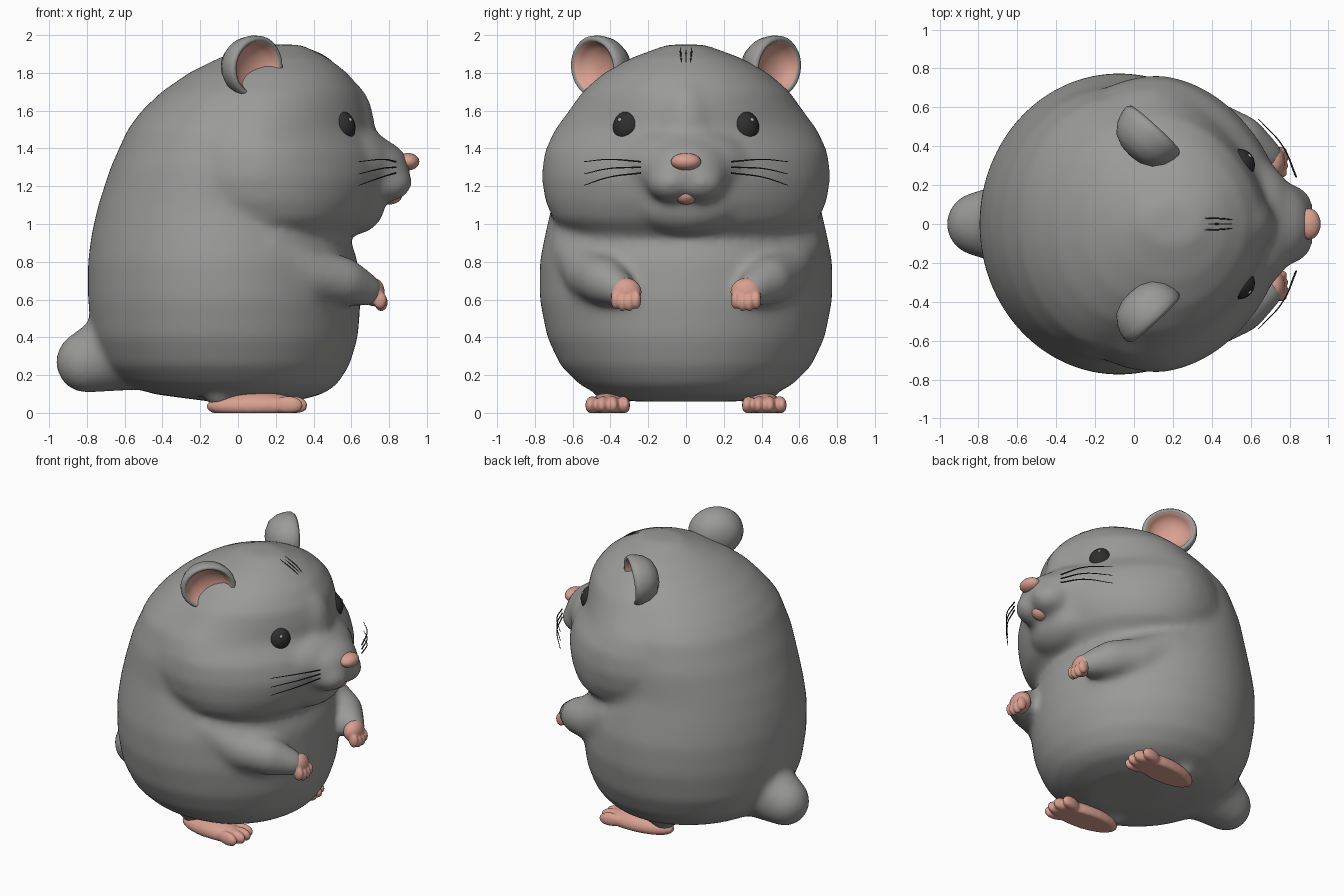
import bpy, bmesh, math
from mathutils import Vector, Matrix

if "Cube" in bpy.data.objects:
    bpy.data.objects.remove(bpy.data.objects["Cube"])


def material(name, rgb):
    m = bpy.data.materials.new(name)
    m.diffuse_color = (*rgb, 1)
    m.use_nodes = True
    m.node_tree.nodes["Principled BSDF"].inputs["Base Color"].default_value = m.diffuse_color
    return m


FUR = material("grey fur", (0.325, 0.325, 0.32))
PINK = material("pink skin", (0.69, 0.35, 0.28))
BLACK = material("eye black", (0.028, 0.028, 0.028))
STRAND = material("dark hair", (0.03, 0.03, 0.03))
GLINT = material("eye glint", (0.45, 0.45, 0.45))


def finish(bm, name, *mats):
    bmesh.ops.recalc_face_normals(bm, faces=bm.faces)
    for f in bm.faces:
        f.smooth = True
    me = bpy.data.meshes.new(name)
    bm.to_mesh(me)
    bm.free()
    for m in mats:
        me.materials.append(m)
    ob = bpy.data.objects.new(name, me)
    bpy.context.collection.objects.link(ob)
    return ob


def fuse(ob, voxel, steps):
    """Melt overlapping blobs into one soft skin."""
    rm = ob.modifiers.new("fuse", 'REMESH')
    rm.mode = 'VOXEL'
    rm.voxel_size = voxel
    rm.use_smooth_shade = True
    sm = ob.modifiers.new("soften", 'SMOOTH')
    sm.factor = .5
    sm.iterations = steps


def blob(bm, c, r, rot=0.0, seg=24):
    """Ellipsoid at c with radii r, turned about z."""
    mat = Matrix.Translation(c) @ Matrix.Rotation(rot, 4, 'Z') @ Matrix.Diagonal((*r, 1))
    bmesh.ops.create_uvsphere(bm, u_segments=seg, v_segments=seg // 2, radius=1, matrix=mat)


def chain(bm, pts):
    """Row of overlapping balls between (x, y, z, radius) stations."""
    for a, b in zip(pts, pts[1:]):
        for i in range(6):
            p = Vector(a).lerp(Vector(b), i / 5)
            blob(bm, p[:3], (p[3],) * 3)


def loft(bm, rings, n=72):
    """Skin over slices (z, back x, front x, half width, front exponent: below 2 = wedge)."""
    loops = []
    for z, xb, xf, w, p in rings:
        cx, a = (xb + xf) / 2, (xf - xb) / 2
        loop = []
        for k in range(n):
            t = 2 * math.pi * k / n
            c, s = math.cos(t), math.sin(t)
            e = 2 / p if c > 0 else 1
            loop.append(bm.verts.new((cx + a * math.copysign(abs(c) ** e, c),
                                      w * math.copysign(abs(s) ** e, s), z)))
        loops.append(loop)
    for a, b in zip(loops, loops[1:]):
        for k in range(n):
            bm.faces.new((a[k], a[(k + 1) % n], b[(k + 1) % n], b[k]))
    bm.faces.new(loops[0][::-1])
    bm.faces.new(loops[-1])


# Furry body, head, muzzle, arms and tail fused into one soft skin
bm = bmesh.new()
loft(bm, [(.06, -.15, .3, .28, 2), (.10, -.45, .45, .47, 2), (.15, -.6, .525, .565, 2),
          (.25, -.705, .59, .665, 2), (.4, -.77, .635, .735, 2), (.6, -.795, .65, .775, 2),
          (.8, -.795, .635, .775, 2), (.95, -.775, .585, .745, 2), (1.1, -.74, .5, .71, 2),
          (1.3, -.675, .45, .695, 2), (1.5, -.585, .4, .645, 2), (1.6, -.51, .4, .58, 2),
          (1.7, -.405, .4, .51, 2), (1.8, -.26, .4, .40, 2), (1.88, -.1, .38, .26, 2)])
loft(bm, [(.9, -.05, .5, .4, 2), (.94, -.2, .61, .575, 2), (1.02, -.4, .69, .7, 2),
          (1.12, -.5, .75, .745, 1.9), (1.25, -.55, .79, .765, 1.8), (1.38, -.52, .77, .75, 1.7),
          (1.5, -.5, .70, .695, 1.6), (1.6, -.44, .69, .62, 1.65), (1.7, -.36, .655, .55, 1.8),
          (1.8, -.24, .58, .435, 1.9), (1.88, -.09, .475, .29, 2), (1.95, .06, .34, .1, 2)])
blob(bm, (.66, 0, 1.285), (.255, .26, .185))       # muzzle
blob(bm, (.58, 0, 1.31), (.26, .36, .22))          # muzzle root
blob(bm, (.50, 0, 1.52), (.225, .19, .28))         # nose bridge
blob(bm, (.60, 0, 1.10), (.18, .28, .16))          # chin
chain(bm, [(-.55, 0, .36, .24), (-.8, 0, .27, .167)])  # tail
for s in (1, -1):
    blob(bm, (.785, s * .08, 1.22), (.14, .13, .105))   # lip
    chain(bm, [(.15, s * .59, .86, .13), (.38, s * .505, .735, .14),
               (.55, s * .435, .70, .13), (.68, s * .35, .65, .09)])  # arm
    blob(bm, (-.09, s * .385, .1), (.09, .09, .08))  # heel
fuse(finish(bm, "furry_body", FUR), .02, 24)

# Nose and mouth
bm = bmesh.new()
blob(bm, (.9, 0, 1.33), (.06, .08, .046))
finish(bm, "nose", PINK)
bm = bmesh.new()
blob(bm, (.80, 0, 1.155), (.07, .062, .052))
finish(bm, "mouth", PINK)

# Cupped ear: spun profile of (radius, height) from the back to the dish centre
EAR = [(0, -.15), (.06, -.142), (.115, -.115), (.15, -.065), (.166, -.01), (.167, .025),
       (.155, .043), (.138, .035), (.124, .005), (.10, -.025), (.05, -.045), (0, -.05)]


def ear(s):
    bm = bmesh.new()
    n = 32
    loops = [[bm.verts.new((1.1 * r * math.cos(2 * math.pi * k / n),
                            r * math.sin(2 * math.pi * k / n), h)) for k in range(n)]
             for r, h in EAR]
    for i, (a, b) in enumerate(zip(loops, loops[1:])):
        for k in range(n):
            f = bm.faces.new((a[k], a[(k + 1) % n], b[(k + 1) % n], b[k]))
            f.material_index = 1 if i >= 7 else 0
    bmesh.ops.remove_doubles(bm, verts=bm.verts, dist=1e-5)
    q = Vector((.66, s * .72, -.08)).to_track_quat('Z', 'Y')
    bm.transform(Matrix.Translation((.08, s * .462, 1.832)) @ q.to_matrix().to_4x4())
    finish(bm, "ear", FUR, PINK)


def strand(name, pts, r=.005):
    """Thin tapered hair along a smooth curve."""
    cu = bpy.data.curves.new(name, 'CURVE')
    cu.dimensions = '3D'
    cu.bevel_depth = r
    cu.bevel_resolution = 1
    sp = cu.splines.new('BEZIER')
    sp.bezier_points.add(len(pts) - 1)
    for i, (bp, p) in enumerate(zip(sp.bezier_points, pts)):
        bp.co = p
        bp.handle_left_type = bp.handle_right_type = 'AUTO'
        bp.radius = 1 - .6 * i / (len(pts) - 1)
    cu.materials.append(STRAND)
    bpy.context.collection.objects.link(bpy.data.objects.new(name, cu))


for s in (1, -1):
    ear(s)
    # Eye and its small glint
    bm = bmesh.new()
    blob(bm, (.54, s * .305, 1.51), (.082, .082, .09), seg=32)
    finish(bm, "eye", BLACK)
    bm = bmesh.new()
    blob(bm, (.592, s * .348, 1.55), (.012, .012, .012), seg=12)
    finish(bm, "eye_glint", GLINT)
    # Front paw: palm and four short fingers
    bm = bmesh.new()
    blob(bm, (.715, s * .32, .64), (.062, .085, .075))
    for i in range(4):
        mid = i in (1, 2)
        blob(bm, (.752 + .006 * mid, s * (.262 + .037 * i), .597 - .012 * mid),
             (.036, .025, .048), seg=16)
    fuse(finish(bm, "front_paw", PINK), .008, 3)
    # Back foot: flat sole and four toes
    bm = bmesh.new()
    blob(bm, (.09, s * .405, .035), (.26, .105, .075), rot=s * .08)
    for i in range(4):
        mid = i in (1, 2)
        blob(bm, (.265 + .025 * mid, s * (.332 + .055 * i), .04), (.08, .034, .05),
             rot=s * (i - 1.5) * .12, seg=16)
    for v in bm.verts:
        v.co.z = max(v.co.z, 0)
    fuse(finish(bm, "back_foot", PINK), .01, 3)
    # Whiskers
    for z0, z1 in ((1.33, 1.33), (1.30, 1.265), (1.27, 1.205)):
        strand("whisker", [(.835, s * .24, z0), (.765, s * .40, (z0 + z1) / 2 + .012),
                           (.64, s * .54, z1)])

# Short hairs on the crown
for y in (-.03, 0, .03):
    strand("crown_hair", [(.36, y, 1.93), (.46, y * .9, 1.886), (.55, y * .5, 1.812)])
